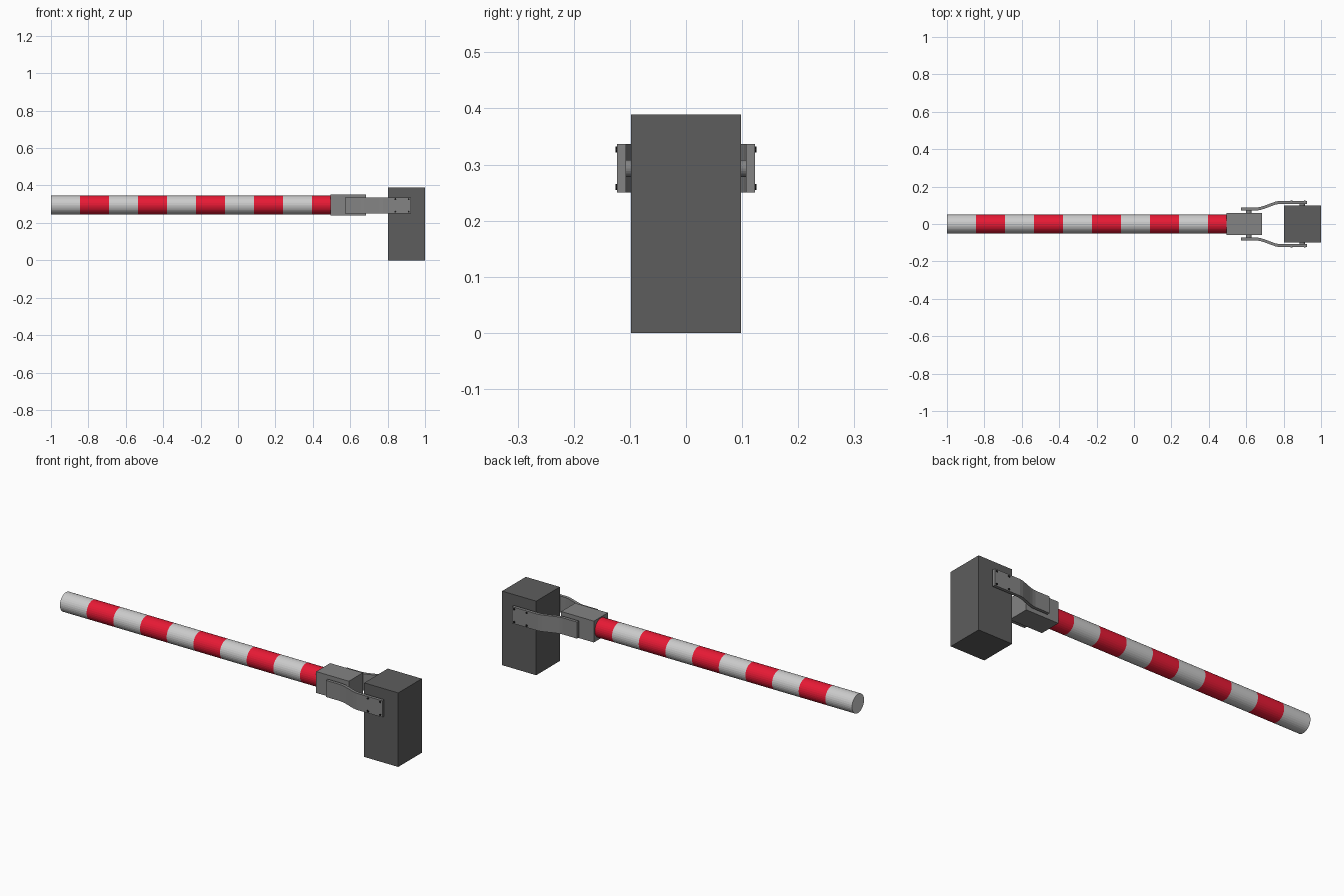
import bpy, bmesh, math
from mathutils import Matrix, Vector

if "Cube" in bpy.data.objects:
    bpy.data.objects.remove(bpy.data.objects["Cube"])


def material(name, rgb):
    m = bpy.data.materials.new(name)
    m.diffuse_color = (*rgb, 1)
    m.use_nodes = True
    m.node_tree.nodes["Principled BSDF"].inputs["Base Color"].default_value = m.diffuse_color
    return m


WHITE = material("white_paint", (0.75, 0.75, 0.75))
RED = material("red_paint", (0.8, 0.01, 0.035))
STEEL = material("steel", (0.23, 0.23, 0.23))
DARK = material("dark_housing", (0.11, 0.11, 0.11))
BLACK = material("black_bolt", (0.01, 0.01, 0.01))


def finish(name, bm, mats):
    bmesh.ops.recalc_face_normals(bm, faces=bm.faces)
    me = bpy.data.meshes.new(name)
    bm.to_mesh(me)
    bm.free()
    for m in mats:
        me.materials.append(m)
    ob = bpy.data.objects.new(name, me)
    bpy.context.collection.objects.link(ob)
    return ob


def box(name, lo, hi, mat):
    lo, hi = Vector(lo), Vector(hi)
    bm = bmesh.new()
    mtx = Matrix.Translation((lo + hi) / 2) @ Matrix.Diagonal((*(hi - lo), 1))
    bmesh.ops.create_cube(bm, size=1, matrix=mtx)
    return finish(name, bm, [mat])


def peg(name, x, z, y0, y1, r, sides, mat):
    bm = bmesh.new()
    mtx = Matrix.Translation((x, (y0 + y1) / 2, z)) @ Matrix.Rotation(math.pi / 2, 4, 'X')
    bmesh.ops.create_cone(bm, cap_ends=True, segments=sides, radius1=r,
                          radius2=r, depth=abs(y1 - y0), matrix=mtx)
    return finish(name, bm, [mat])


# Striped pole: rings along x, alternating white and red bands
SIDES, BANDS, STEP, R, PZ = 32, 10, 0.155, 0.05, 0.296
bm = bmesh.new()
rings = []
for i in range(BANDS + 1):
    rings.append([bm.verts.new((-1 + i * STEP,
                                R * math.cos(2 * math.pi * k / SIDES),
                                PZ + R * math.sin(2 * math.pi * k / SIDES)))
                  for k in range(SIDES)])
for i in range(BANDS):
    for k in range(SIDES):
        j = (k + 1) % SIDES
        f = bm.faces.new((rings[i][k], rings[i][j], rings[i + 1][j], rings[i + 1][k]))
        f.material_index = i % 2
bm.faces.new(rings[0])
bm.faces.new(rings[-1]).material_index = 1
finish("striped_pole", bm, [WHITE, RED])

# Pole socket and motor housing
box("pole_socket", (0.495, -0.058, 0.239), (0.685, 0.058, 0.351), STEEL)
box("housing", (0.802, -0.098, 0), (1.0, 0.098, 0.389), DARK)

# Centreline of the bent arm, seen from above
PATH = [(0.572, 0.080), (0.655, 0.080), (0.675, 0.083), (0.695, 0.089),
        (0.735, 0.104), (0.755, 0.111), (0.775, 0.115), (0.925, 0.115)]
HALF = 0.008

for s, side in ((-1, "front"), (1, "back")):
    # Bent side arm: thickened path extruded in z
    outline = [(x, y + HALF) for x, y in PATH] + [(x, y - HALF) for x, y in reversed(PATH)]
    bm = bmesh.new()
    low = [bm.verts.new((x, s * y, 0.25)) for x, y in outline]
    high = [bm.verts.new((x, s * y, 0.337)) for x, y in outline]
    n, m = len(outline), len(PATH)
    for i in range(n):
        j = (i + 1) % n
        bm.faces.new((low[i], low[j], high[j], high[i]))
    for ring in (low, high):
        for i in range(m - 1):
            bm.faces.new((ring[i], ring[i + 1], ring[n - 2 - i], ring[n - 1 - i]))
    finish(side + "_arm", bm, [STEEL])

    # Pivot pins at the socket and at the housing
    peg(side + "_socket_pin", 0.614, 0.293, s * 0.05, s * 0.076, 0.015, 20, STEEL)
    peg(side + "_housing_pin", 0.90, 0.293, s * 0.09, s * 0.11, 0.015, 20, STEEL)

    # Four bolts on the housing end of the arm
    for bx in (0.841, 0.913):
        for bz in (0.26, 0.327):
            peg(side + "_bolt", bx, bz, s * 0.118, s * 0.1255, 0.0055, 10, BLACK)
